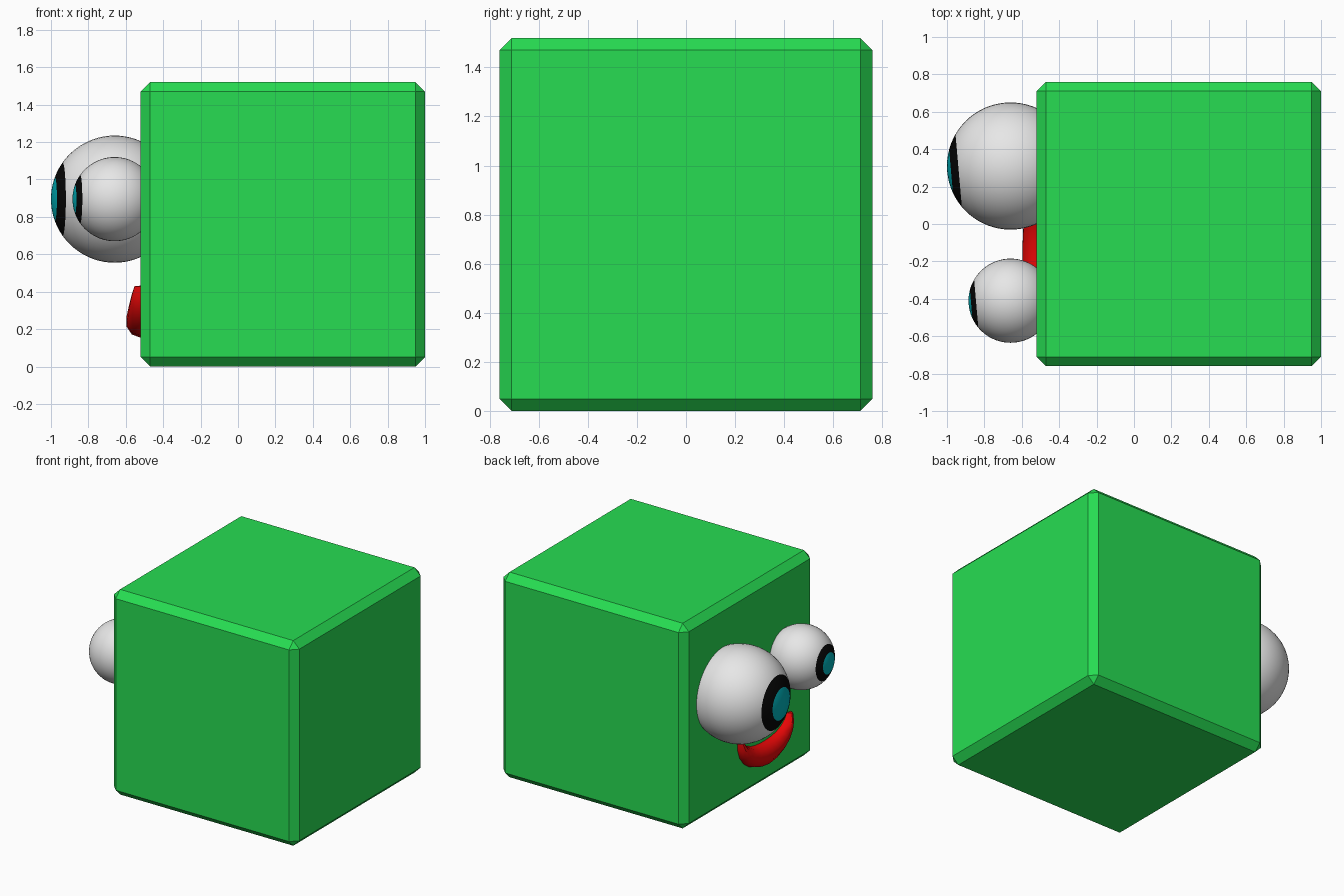
import bpy, bmesh
from math import sin, cos, pi, radians
from mathutils import Vector, Matrix

if "Cube" in bpy.data.objects:
    bpy.data.objects.remove(bpy.data.objects["Cube"], do_unlink=True)


def material(name, color):
    mat = bpy.data.materials.new(name)
    mat.use_nodes = True
    mat.diffuse_color = (*color, 1)
    for node in mat.node_tree.nodes:
        if node.type == "BSDF_PRINCIPLED":
            node.inputs["Base Color"].default_value = (*color, 1)
    return mat


green = material("green", (0.02, 0.72, 0.085))
white = material("eye white", (0.8, 0.8, 0.8))
black = material("iris black", (0.002, 0.002, 0.002))
teal = material("pupil teal", (0.0, 0.45, 0.5))
red = material("lip red", (0.8, 0.002, 0.002))


def finish(name, bm, mats, smooth=False):
    bmesh.ops.recalc_face_normals(bm, faces=bm.faces)
    for face in bm.faces:
        face.smooth = smooth
    mesh = bpy.data.meshes.new(name)
    bm.to_mesh(mesh)
    bm.free()
    for mat in mats:
        mesh.materials.append(mat)
    obj = bpy.data.objects.new(name, mesh)
    bpy.context.collection.objects.link(obj)
    return obj


# Chamfered cube body
bm = bmesh.new()
bmesh.ops.create_cube(bm, size=1.52)
body = finish("body", bm, [green])
body.location = (0.24, 0, 0.76)
bevel = body.modifiers.new("chamfer", "BEVEL")
bevel.width = 0.05
bevel.segments = 1

# Eyes: the pole of each sphere looks out along -x, slightly toward the front
gaze = Vector((-cos(radians(5)), -sin(radians(5)), 0))
turn = gaze.to_track_quat("Z", "Y").to_matrix().to_4x4()


def eye(name, y, radius):
    bm = bmesh.new()
    bmesh.ops.create_uvsphere(bm, u_segments=48, v_segments=36, radius=radius)
    # Pupil and iris are the rings nearest the pole
    for face in bm.faces:
        height = face.calc_center_median().z / radius
        if height > cos(radians(20)):
            face.material_index = 2
        elif height > cos(radians(36)):
            face.material_index = 1
    bm.transform(Matrix.Translation((-0.66, y, 0.895)) @ turn)
    finish(name, bm, [white, black, teal], smooth=True)


eye("large_eye", 0.31, 0.34)
eye("small_eye", -0.41, 0.225)

# Smiling mouth: a tapered crescent swept along an arc on the face
bm = bmesh.new()
stations, sides = 13, 10
rings = []
for i in range(stations):
    a = (i / (stations - 1) - 0.5) * pi * 0.94
    out = Vector((0, sin(a), -cos(a)))
    center = Vector((-0.52, -0.17, 0.45)) + out * Vector((0, 0.27, 0.27)).y * 0.78
    center.y += sin(a) * 0.08
    thick = 0.012 + 0.073 * cos(a)
    depth = 0.02 + 0.06 * cos(a) ** 0.6
    ring = []
    for j in range(sides):
        t = 2 * pi * j / sides
        offset = out * thick * cos(t) + Vector((-depth * sin(t), 0, 0))
        ring.append(bm.verts.new(center + offset))
    rings.append(ring)
for r0, r1 in zip(rings, rings[1:]):
    for j in range(sides):
        k = (j + 1) % sides
        bm.faces.new((r0[j], r0[k], r1[k], r1[j]))
bm.faces.new(rings[0])
bm.faces.new(rings[-1])
mouth = finish("mouth", bm, [red])
bpy.ops.object.select_all(action="DESELECT")
mouth.select_set(True)
bpy.context.view_layer.objects.active = mouth
bpy.ops.object.shade_smooth_by_angle(angle=radians(40))
